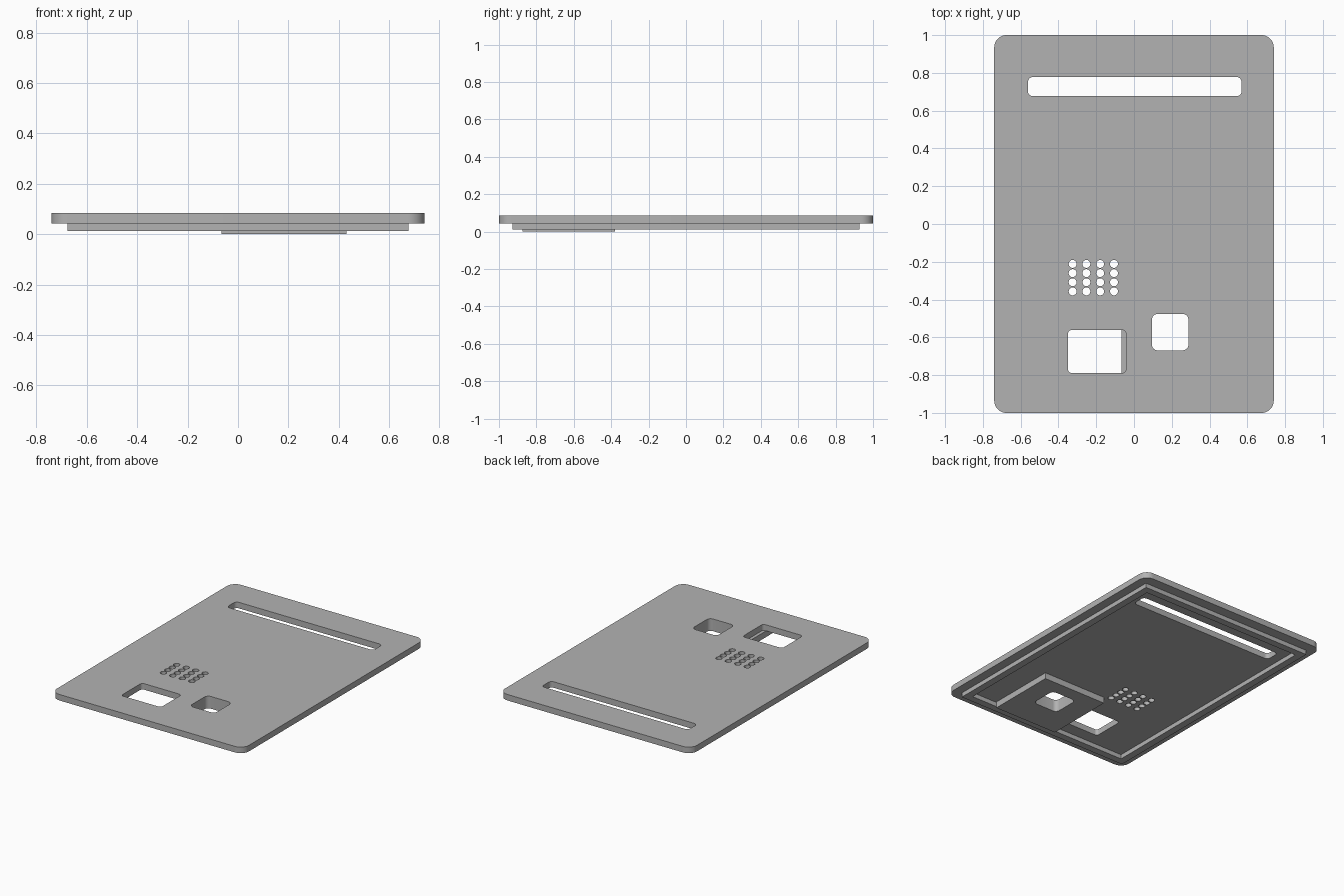
import bpy
import bmesh
from math import sin, cos, pi, radians

cube = bpy.data.objects.get("Cube")
if cube:
    bpy.data.objects.remove(cube, do_unlink=True)

grey = bpy.data.materials.new("plain grey")
grey.use_nodes = True
colour = (0.45, 0.45, 0.45, 1)
grey.diffuse_color = colour
grey.node_tree.nodes["Principled BSDF"].inputs["Base Color"].default_value = colour


def rectangle(x0, x1, y0, y1, r=0.0, steps=6):
    """Outline of a rectangle, with rounded corners when r is given."""
    if r == 0:
        return [(x1, y1), (x0, y1), (x0, y0), (x1, y0)]
    centres = [(x1 - r, y1 - r), (x0 + r, y1 - r), (x0 + r, y0 + r), (x1 - r, y0 + r)]
    return [(cx + r * cos((k + i / steps) * pi / 2), cy + r * sin((k + i / steps) * pi / 2))
            for k, (cx, cy) in enumerate(centres) for i in range(steps + 1)]


def circle(cx, cy, r, sides=20):
    return [(cx + r * cos(2 * pi * i / sides), cy + r * sin(2 * pi * i / sides))
            for i in range(sides)]


def slab(name, outlines, z0, z1):
    """Extrude an outer outline, with any hole outlines, from z0 to z1."""
    bm = bmesh.new()
    edges = []
    for outline in outlines:
        verts = [bm.verts.new((x, y, z0)) for x, y in outline]
        edges += [bm.edges.new((a, b)) for a, b in zip(verts, verts[1:] + verts[:1])]
    bmesh.ops.triangle_fill(bm, use_beauty=True, edges=edges, normal=(0, 0, 1))
    result = bmesh.ops.extrude_face_region(bm, geom=bm.faces[:], use_keep_orig=True)
    top = [g for g in result["geom"] if isinstance(g, bmesh.types.BMVert)]
    bmesh.ops.translate(bm, verts=top, vec=(0, 0, z1 - z0))
    bmesh.ops.recalc_face_normals(bm, faces=bm.faces[:])
    mesh = bpy.data.meshes.new(name)
    bm.to_mesh(mesh)
    bm.free()
    mesh.materials.append(grey)
    obj = bpy.data.objects.new(name, mesh)
    bpy.context.collection.objects.link(obj)
    bpy.ops.object.select_all(action="DESELECT")
    obj.select_set(True)
    bpy.context.view_layer.objects.active = obj
    bpy.ops.object.shade_smooth_by_angle(angle=radians(30))
    return obj


PLATE_BOTTOM, PLATE_TOP, LIP_BOTTOM = 0.043, 0.085, 0.012

# Openings through the panel
long_slot = rectangle(-0.561, 0.569, 0.677, 0.778, 0.025)
wide_window = rectangle(-0.349, -0.042, -0.789, -0.561, 0.02)
square_window = rectangle(0.095, 0.288, -0.669, -0.476, 0.03)
grille = [circle(-0.325 + 0.073 * i, -0.357 + 0.0485 * j, 0.021)
          for i in range(4) for j in range(4)]

# Main panel
slab("cover_panel",
     [rectangle(-0.74, 0.74, -1, 1, 0.065, 10), long_slot, wide_window, square_window] + grille,
     PLATE_BOTTOM, PLATE_TOP)

# Raised locating lip around the underside
slab("underside_lip",
     [rectangle(-0.677, 0.677, -0.928, 0.928), rectangle(-0.627, 0.627, -0.878, 0.878)],
     LIP_BOTTOM, PLATE_BOTTOM)

# Thick pad under the square window
slab("underside_pad",
     [rectangle(-0.065, 0.43, -0.875, -0.38), square_window],
     0, PLATE_BOTTOM)
